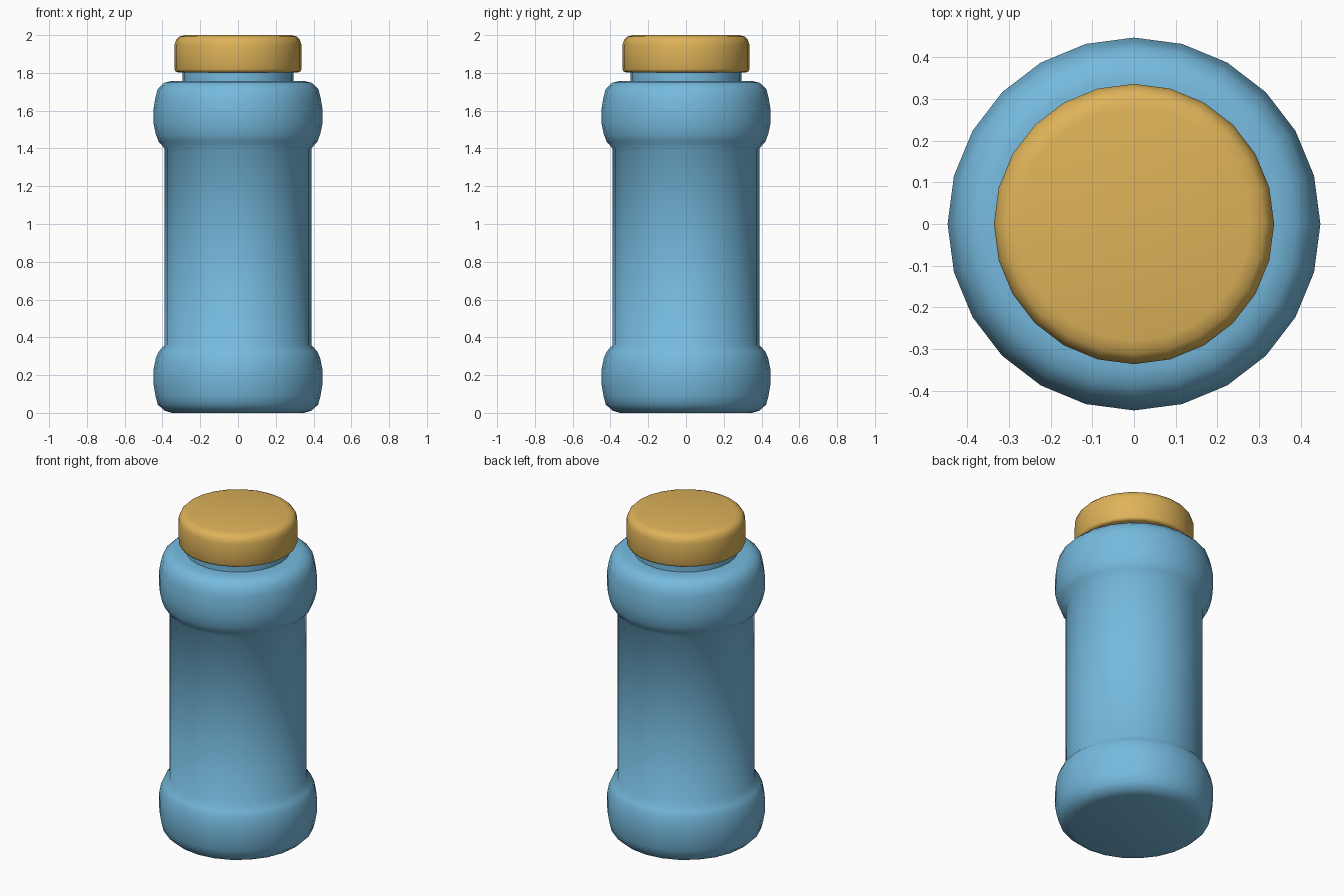
import bpy
import bmesh
from math import cos, sin, tau, radians

cube = bpy.data.objects.get("Cube")
if cube:
    bpy.data.objects.remove(cube)

SIDES = 24


def material(name, rgb):
    mat = bpy.data.materials.new(name)
    mat.use_nodes = True
    mat.diffuse_color = (*rgb, 1)
    mat.node_tree.nodes["Principled BSDF"].inputs["Base Color"].default_value = (*rgb, 1)
    return mat


def lathe(name, profile, mat, angle):
    """Turn a (radius, height) profile around z and close both ends."""
    bm = bmesh.new()
    rings = [[bm.verts.new((r * cos(tau * i / SIDES), r * sin(tau * i / SIDES), z))
              for i in range(SIDES)] for r, z in profile]
    for low, high in zip(rings, rings[1:]):
        for i in range(SIDES):
            j = (i + 1) % SIDES
            bm.faces.new((low[i], low[j], high[j], high[i]))
    bm.faces.new(rings[0][::-1])
    bm.faces.new(rings[-1])
    mesh = bpy.data.meshes.new(name)
    bm.to_mesh(mesh)
    bm.free()
    mesh.materials.append(mat)
    obj = bpy.data.objects.new(name, mesh)
    bpy.context.collection.objects.link(obj)
    bpy.ops.object.select_all(action="DESELECT")
    obj.select_set(True)
    bpy.context.view_layer.objects.active = obj
    bpy.ops.object.shade_smooth_by_angle(angle=radians(angle))
    return obj


blue = material("bottle blue", (0.18, 0.49, 0.73))
gold = material("cap gold", (0.73, 0.45, 0.10))

# Lower bulge, straight waist, upper bulge and shoulder
lower = [(0.35, 0.0), (0.39, 0.012), (0.425, 0.045), (0.437, 0.09), (0.447, 0.15),
         (0.447, 0.23), (0.435, 0.29), (0.42, 0.325), (0.388, 0.36)]
upper = [(0.388, 1.40), (0.42, 1.435), (0.435, 1.475), (0.447, 1.53), (0.447, 1.61),
         (0.437, 1.67), (0.425, 1.715), (0.39, 1.748), (0.35, 1.757), (0.295, 1.758)]
lathe("bottle_body", lower + upper, blue, 60)

# Neck between shoulder and cap
lathe("bottle_neck", [(0.295, 1.74), (0.295, 1.85)], blue, 40)

# Screw cap with a rounded top rim
lathe("cap", [(0.32, 1.803), (0.331, 1.808), (0.336, 1.82), (0.336, 1.95),
              (0.328, 1.975), (0.312, 1.992), (0.28, 2.0)], gold, 60)
